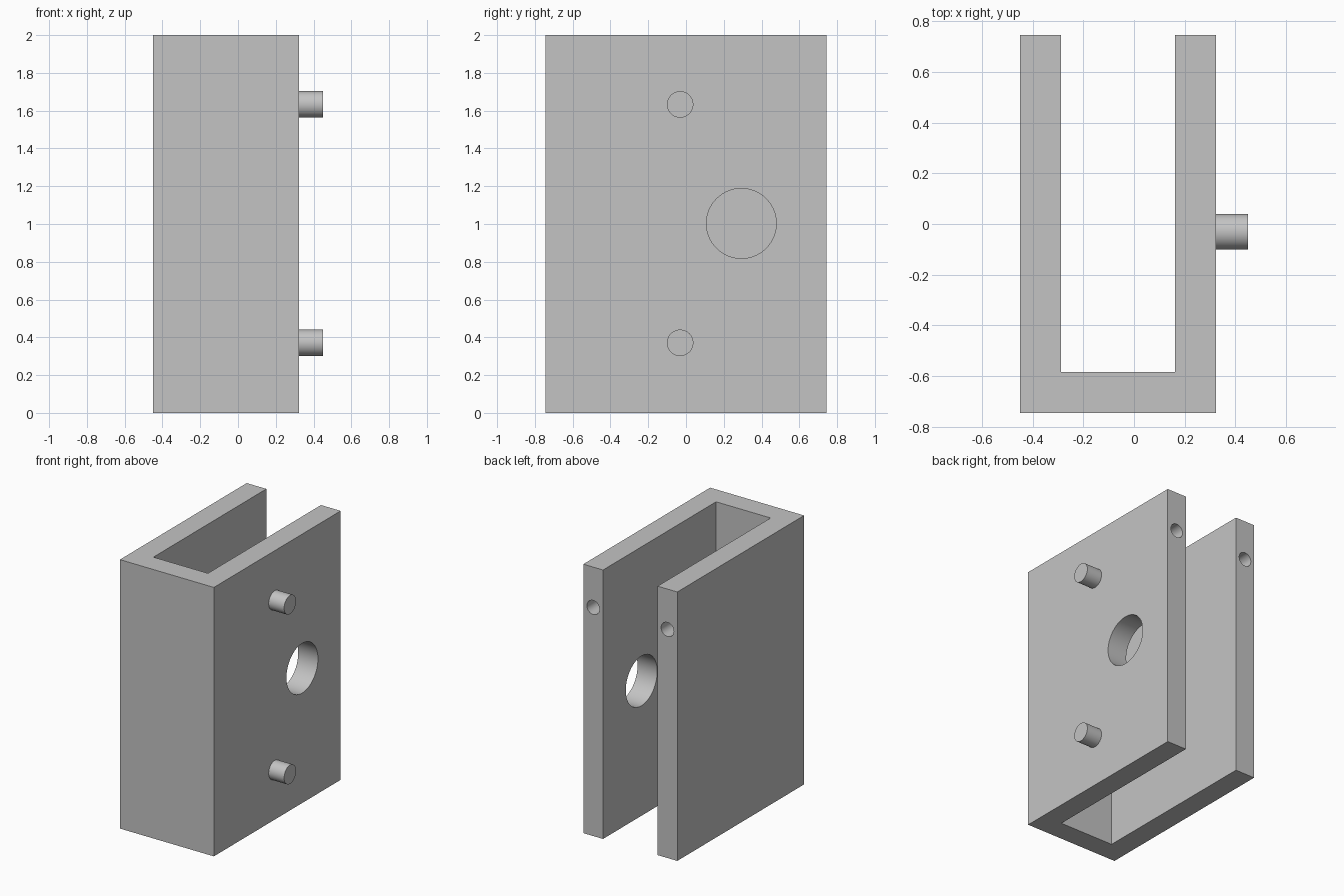
import bpy
import math

if "Cube" in bpy.data.objects:
    bpy.data.objects.remove(bpy.data.objects["Cube"], do_unlink=True)

grey = bpy.data.materials.new("plain_grey")
grey.use_nodes = True
COLOUR = (0.55, 0.55, 0.55, 1)
grey.diffuse_color = COLOUR
grey.node_tree.nodes["Principled BSDF"].inputs["Base Color"].default_value = COLOUR

# Main dimensions
X0, X1 = -0.45, 0.323
Y0, Y1 = -0.745, 0.745
WALL = 0.162
HEIGHT = 2.0


def cylinder(name, radius, start, length, axis):
    """Cylinder running from start along +x or +y."""
    x, y, z = start
    if axis == "x":
        centre, turn = (x + length / 2, y, z), (0, math.pi / 2, 0)
    else:
        centre, turn = (x, y + length / 2, z), (math.pi / 2, 0, 0)
    bpy.ops.mesh.primitive_cylinder_add(vertices=64, radius=radius, depth=length,
                                        location=centre, rotation=turn)
    obj = bpy.context.object
    obj.name = name
    obj.data.materials.append(grey)
    return obj


def smooth(obj):
    bpy.ops.object.select_all(action="DESELECT")
    obj.select_set(True)
    bpy.context.view_layer.objects.active = obj
    bpy.ops.object.shade_smooth_by_angle(angle=math.radians(30))


# U-shaped channel: outline extruded upward
outline = [(X0, Y0), (X1, Y0), (X1, Y1), (X1 - WALL, Y1),
           (X1 - WALL, Y0 + WALL), (X0 + WALL, Y0 + WALL), (X0 + WALL, Y1), (X0, Y1)]
n = len(outline)
verts = [(x, y, z) for z in (0, HEIGHT) for x, y in outline]
faces = [tuple(reversed(range(n))), tuple(range(n, 2 * n))]
faces += [(i, (i + 1) % n, n + (i + 1) % n, n + i) for i in range(n)]
mesh = bpy.data.meshes.new("channel_body")
mesh.from_pydata(verts, [], faces)
mesh.materials.append(grey)
body = bpy.data.objects.new("channel_body", mesh)
bpy.context.collection.objects.link(body)

# Large side hole and the blind holes in the wall ends
cutters = [cylinder("side_hole_cutter", 0.185, (X1 - WALL - 0.1, 0.293, 1.003), WALL + 0.2, "x")]
for x in (X0 + WALL / 2, X1 - WALL / 2):
    cutters.append(cylinder("end_hole_cutter", 0.052, (x, Y1 - 0.4, 1.7), 0.5, "y"))

bpy.context.view_layer.objects.active = body
for cutter in cutters:
    cutter.hide_render = True
    cut = body.modifiers.new("hole", "BOOLEAN")
    cut.operation = "DIFFERENCE"
    cut.solver = "EXACT"
    cut.object = cutter
    bpy.ops.object.modifier_apply(modifier=cut.name)
for cutter in cutters:
    bpy.data.objects.remove(cutter, do_unlink=True)
smooth(body)

# Locating pins on the outer wall
for name, z in (("upper_pin", 1.633), ("lower_pin", 0.371)):
    smooth(cylinder(name, 0.07, (X1 - 0.02, -0.031, z), 0.147, "x"))
